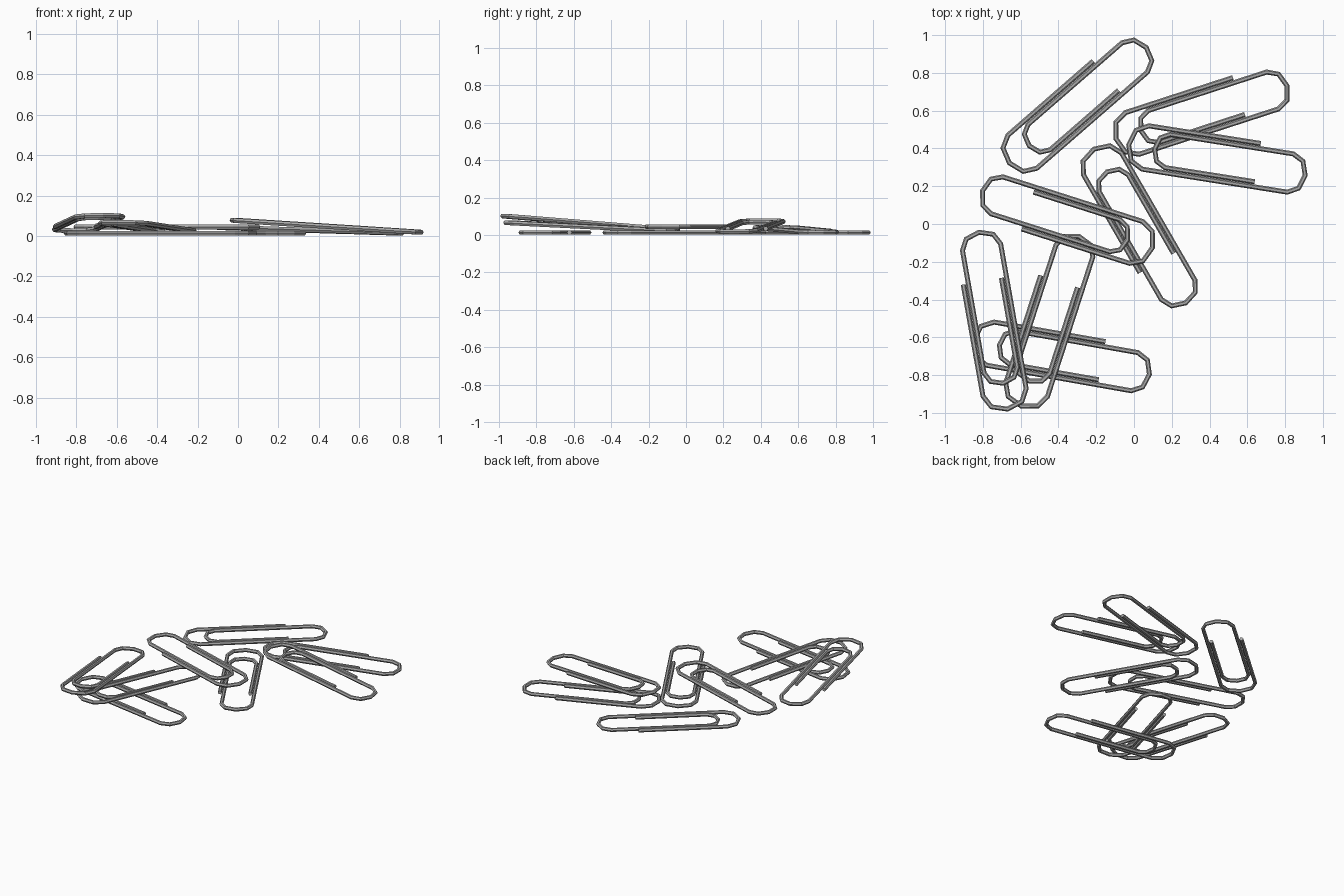
import bpy
from math import cos, sin, pi, radians
from mathutils import Matrix, Vector

cube = bpy.data.objects.get("Cube")
if cube:
    bpy.data.objects.remove(cube, do_unlink=True)

steel = bpy.data.materials.new("steel_grey")
steel.use_nodes = True
grey = (0.4, 0.4, 0.4, 1)
steel.diffuse_color = grey
steel.node_tree.nodes["Principled BSDF"].inputs["Base Color"].default_value = grey

WIRE = 0.0135          # wire radius
HALF = 0.474           # half length of a clip
FREE_END = 0.215       # where both loose ends stop
OUTER, RETURN, INNER, BIG = 0.116, 0.089, -0.089, -0.116   # the four straight runs


def bend(tip, v0, v1):
    """Four-segment half turn from run v0 to run v1, reaching out to tip."""
    mid, r = (v0 + v1) / 2, (v0 - v1) / 2
    depth = 0.78 * abs(r) * (1 if tip > 0 else -1)
    return [(tip - depth + depth * sin(pi * i / 4), mid + r * cos(pi * i / 4))
            for i in range(5)]


# Wire path: loose end, outer bend, far bend, inner bend, loose end
path = ([(FREE_END, OUTER)] + bend(-HALF, OUTER, BIG) + bend(HALF, BIG, RETURN)
        + bend(-0.335, RETURN, INNER) + [(FREE_END, INNER)])


def paper_clip(name, x, y, angle, z_double, z_single, side=1):
    """z_double and z_single are the wire heights at the two ends."""
    curve = bpy.data.curves.new(name, "CURVE")
    curve.dimensions = "3D"
    curve.twist_mode = "Z_UP"
    curve.bevel_depth = WIRE
    curve.bevel_resolution = 1
    curve.use_fill_caps = True
    spline = curve.splines.new("POLY")
    spline.points.add(len(path) - 1)
    spline.use_smooth = False
    turn = Matrix.Rotation(radians(angle), 3, "Z")
    for point, (u, v) in zip(spline.points, path):
        z = z_double + (z_single - z_double) * (u + HALF) / (2 * HALF)
        p = turn @ Vector((u, v * side, z)) + Vector((x, y, 0))
        point.co = (*p, 1)

    # Turn the swept wire into a flat-shaded mesh
    temp = bpy.data.objects.new(name + "_path", curve)
    bpy.context.collection.objects.link(temp)
    bpy.context.view_layer.update()
    evaluated = temp.evaluated_get(bpy.context.evaluated_depsgraph_get())
    mesh = bpy.data.meshes.new_from_object(evaluated)
    bpy.data.objects.remove(temp, do_unlink=True)
    mesh.name = name
    mesh.materials.clear()
    mesh.materials.append(steel)
    for face in mesh.polygons:
        face.use_smooth = False
        face.material_index = 0
    bpy.context.collection.objects.link(bpy.data.objects.new(name, mesh))


# Clips lying flat on the ground
paper_clip("back_left_clip", -0.302, 0.634, 41, WIRE, WIRE)
paper_clip("centre_clip", 0.025, -0.014, -60, WIRE, WIRE, side=-1)
paper_clip("front_clip", -0.383, -0.70, -10, WIRE, WIRE)

# Clips resting on others
paper_clip("back_right_clip", 0.355, 0.598, 18, 0.042, WIRE)
paper_clip("right_clip", 0.44, 0.345, -9, 0.078, 0.018)
paper_clip("left_clip", -0.354, 0.019, 162.3, 0.044, 0.044)
paper_clip("front_middle_clip", -0.45, -0.513, 72, 0.067, 0.022)
paper_clip("front_left_clip", -0.752, -0.513, 100, 0.102, 0.026)
